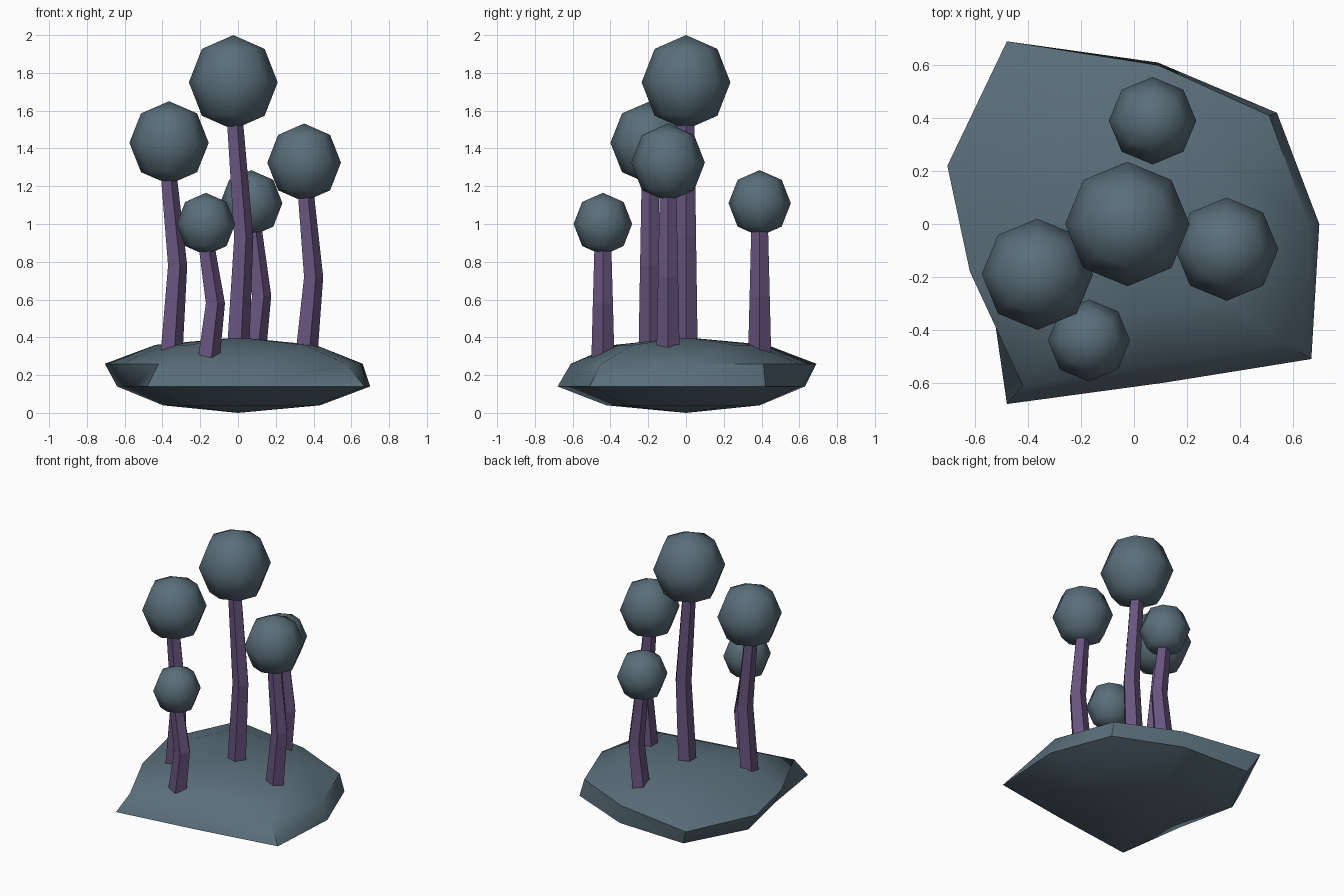
import bpy, bmesh, math
from mathutils import Vector

if "Cube" in bpy.data.objects:
    bpy.data.objects.remove(bpy.data.objects["Cube"])


def material(name, rgb):
    m = bpy.data.materials.new(name)
    m.diffuse_color = (*rgb, 1)
    m.use_nodes = True
    m.node_tree.nodes["Principled BSDF"].inputs["Base Color"].default_value = m.diffuse_color
    return m


slate = material("slate", (0.102, 0.156, 0.195))
purple = material("dusky purple", (0.138, 0.089, 0.209))


def loft(name, rings, mat, smooth=None):
    """Skin a stack of equal rings; a one-point ring is a pole, others are capped."""
    bm = bmesh.new()
    vs = [[bm.verts.new(p) for p in r] for r in rings]
    for a, b in zip(vs, vs[1:]):
        n = max(len(a), len(b))
        for i in range(n):
            j = (i + 1) % n
            if len(a) == 1:
                bm.faces.new((a[0], b[j], b[i]))
            elif len(b) == 1:
                bm.faces.new((a[i], a[j], b[0]))
            else:
                bm.faces.new((a[i], a[j], b[j], b[i]))
    for end in (vs[0], vs[-1]):
        if len(end) > 2:
            bm.faces.new(end)
    bmesh.ops.recalc_face_normals(bm, faces=bm.faces)
    me = bpy.data.meshes.new(name)
    bm.to_mesh(me)
    bm.free()
    me.materials.append(mat)
    ob = bpy.data.objects.new(name, me)
    bpy.context.collection.objects.link(ob)
    if smooth:
        bpy.ops.object.select_all(action='DESELECT')
        ob.select_set(True)
        bpy.context.view_layer.objects.active = ob
        bpy.ops.object.shade_smooth_by_angle(angle=math.radians(smooth))
    return ob


# Rock base: squashed nine-sided sphere with uneven outline
low = [(.70, 0), (.54, .42), (.09, .61), (-.42, .63), (-.64, .22),
       (-.55, -.20), (-.48, -.68), (.11, -.60), (.67, -.51)]
high = [(.66, 0), (.51, .41), (.09, .60), (-.48, .69), (-.705, .22),
        (-.62, -.18), (-.42, -.61), (.09, -.53), (.57, -.45)]


def level(outline, k, z):
    return [(x * k, y * k, z) for x, y in outline]


loft("rock_base", [[(0, 0, 0)], level(low, .62, .04), level(low, 1, .14),
                   level(high, 1, .26), level(high, .62, .36), [(0, 0, .40)]],
     slate, 40)


def ring(c, r, n):
    return [Vector(c) + Vector((r * math.cos(math.tau * i / n),
                                r * math.sin(math.tau * i / n), 0)) for i in range(n)]


# Stalks with a kink halfway, each carrying a faceted ball
# name, y, stalk x (bottom, middle, top), stalk z, ball x, ball z, radius, half height
plants = [
    ("tall", 0.0, (-.005, .025, -.02), (.34, .93, 1.54), -.025, 1.75, .235, .25),
    ("left", -.19, (-.36, -.325, -.37), (.28, .78, 1.25), -.365, 1.43, .21, .22),
    ("right", -.095, (.355, .395, .355), (.29, .72, 1.16), .35, 1.325, .195, .207),
    ("front", -.44, (-.165, -.125, -.17), (.25, .58, .88), -.17, 1.0, .155, .165),
    ("back", .39, (.08, .12, .08), (.28, .62, .97), .07, 1.11, .165, .175),
]
for name, y, xs, zs, bx, bz, r, h in plants:
    loft(name + "_stalk", [ring((x, y, z), w, 5)
                           for x, z, w in zip(xs, zs, (.065, .056, .047))], purple)
    rings = [[(bx, y, bz - h)]]
    for a in (-45, 0, 45):
        t = math.radians(a)
        rings.append(ring((bx, y, bz + h * math.sin(t)), r * math.cos(t), 8))
    rings.append([(bx, y, bz + h)])
    loft(name + "_ball", rings, slate, 50)
